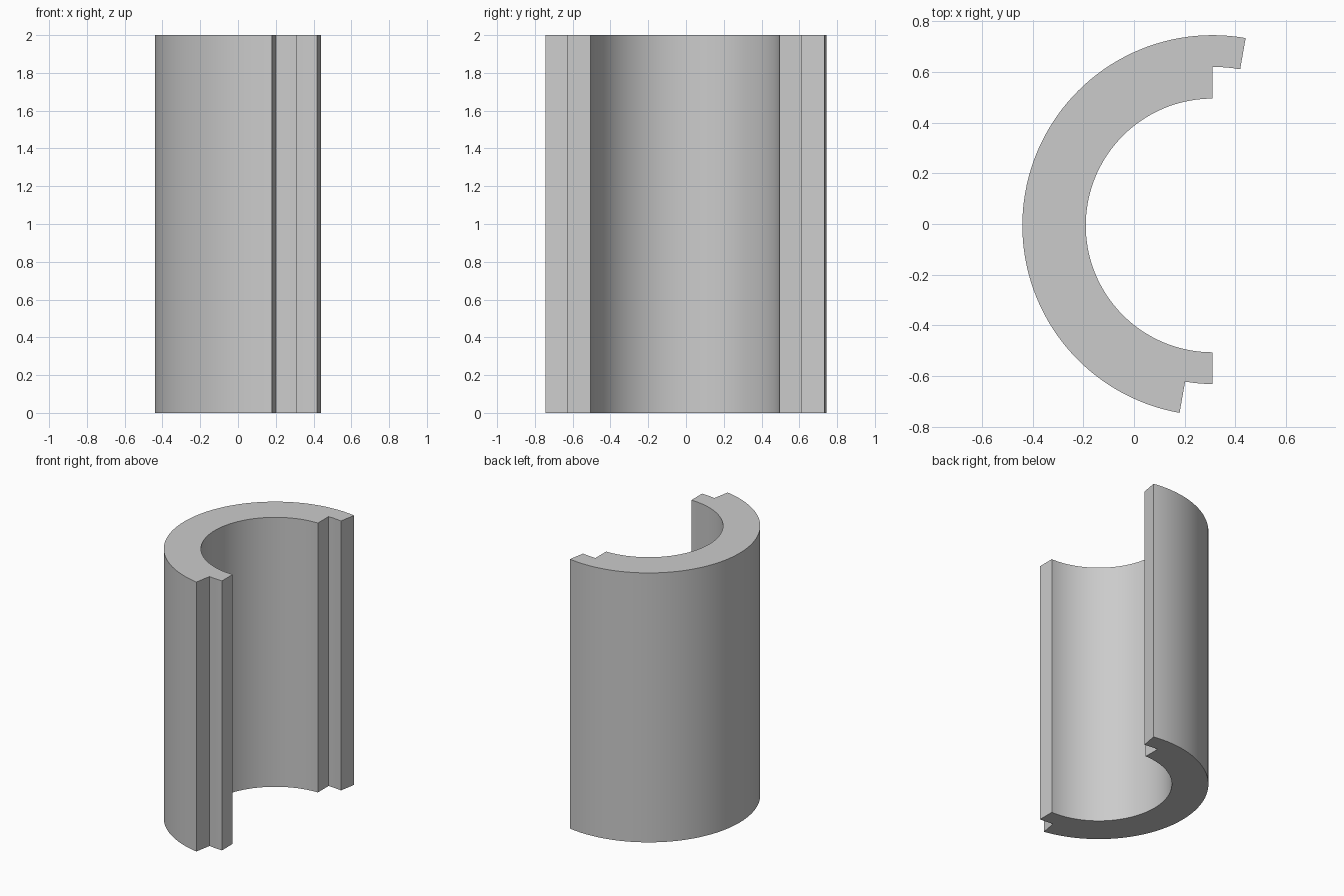
import bpy
import bmesh
from math import cos, sin, radians

# Remove the default object
cube = bpy.data.objects.get("Cube")
if cube:
    bpy.data.objects.remove(cube, do_unlink=True)

HEIGHT = 2.0
OUTER, MIDDLE, INNER = 0.75, 0.625, 0.5
LAP = 10                                   # angle of each lap joint, degrees
CX = (OUTER - OUTER * sin(radians(LAP))) / 2
CY = -(OUTER - OUTER * cos(radians(LAP))) / 2


def arc(radius, start, end, steps):
    """Points along a circular arc about the shell axis."""
    angles = [radians(start + (end - start) * i / steps) for i in range(steps + 1)]
    return [(CX + radius * cos(a), CY + radius * sin(a), 0) for a in angles]


# Half-shell profile: the arcs join to form the stepped lap joints at both ends
profile = (arc(OUTER, 90 - LAP, 270 - LAP, 72)
           + arc(MIDDLE, 270 - LAP, 270, 4)
           + arc(INNER, 270, 90, 72)
           + arc(MIDDLE, 90, 90 - LAP, 4))

# Extrude the profile upward
bm = bmesh.new()
base = bm.faces.new([bm.verts.new(p) for p in profile])
extruded = bmesh.ops.extrude_face_region(bm, geom=[base])["geom"]
top_verts = [g for g in extruded if isinstance(g, bmesh.types.BMVert)]
bmesh.ops.translate(bm, vec=(0, 0, HEIGHT), verts=top_verts)
bmesh.ops.recalc_face_normals(bm, faces=bm.faces)
mesh = bpy.data.meshes.new("half_shell")
bm.to_mesh(mesh)
bm.free()

shell = bpy.data.objects.new("half_shell", mesh)
bpy.context.collection.objects.link(shell)

# Plain grey material
grey = bpy.data.materials.new("light_grey")
grey.use_nodes = True
colour = (0.6, 0.6, 0.6, 1)
grey.diffuse_color = colour
grey.node_tree.nodes["Principled BSDF"].inputs["Base Color"].default_value = colour
mesh.materials.append(grey)

# Smooth curved walls, sharp corners
bpy.ops.object.select_all(action="DESELECT")
shell.select_set(True)
bpy.context.view_layer.objects.active = shell
bpy.ops.object.shade_smooth_by_angle(angle=radians(30))
